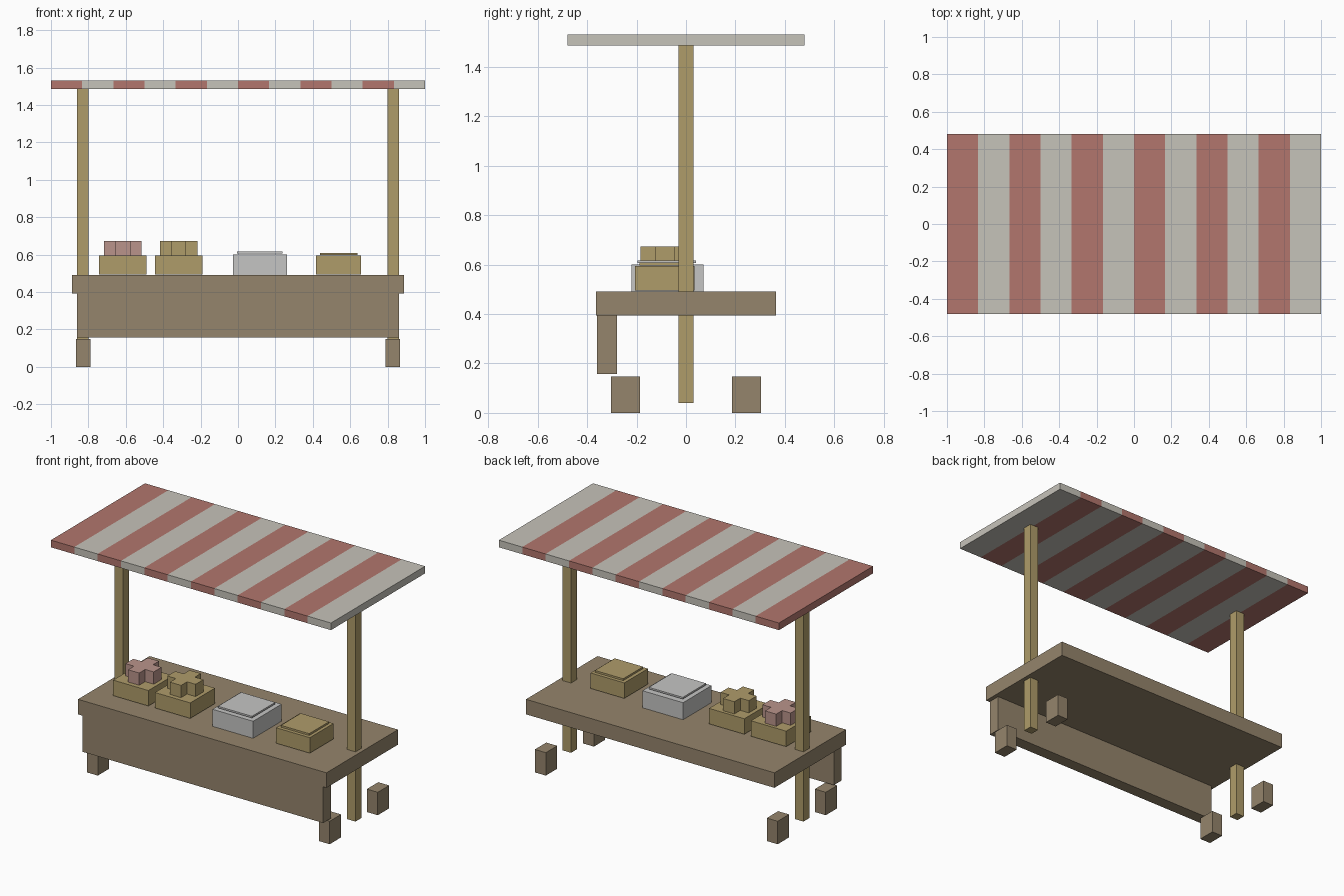
import bpy, bmesh

if "Cube" in bpy.data.objects:
    bpy.data.objects.remove(bpy.data.objects["Cube"])


def lin(c):
    c /= 255
    return c / 12.92 if c <= 0.04045 else ((c + 0.055) / 1.055) ** 2.4


def material(name, r, g, b):
    m = bpy.data.materials.new(name)
    m.diffuse_color = (lin(r), lin(g), lin(b), 1)
    m.use_nodes = True
    m.node_tree.nodes["Principled BSDF"].inputs["Base Color"].default_value = m.diffuse_color
    return m


wood = material("dark wood", 149, 133, 108)
tan = material("tan wood", 175, 156, 106)
red = material("faded red", 178, 118, 109)
cream = material("cream cloth", 198, 195, 186)
white = material("white crate", 197, 197, 196)
pink = material("pink produce", 186, 148, 139)


def finish(name, bm, mats):
    me = bpy.data.meshes.new(name)
    bm.to_mesh(me)
    bm.free()
    for m in mats:
        me.materials.append(m)
    ob = bpy.data.objects.new(name, me)
    bpy.context.collection.objects.link(ob)
    return ob


def box(name, x, y, z, mat):
    """Box from (min, max) ranges on each axis."""
    bm = bmesh.new()
    bmesh.ops.create_cube(bm, size=1)
    for v in bm.verts:
        v.co = [r[0] + (c + 0.5) * (r[1] - r[0]) for c, r in zip(v.co, (x, y, z))]
    return finish(name, bm, [mat])


def extrude_outline(name, pts, z0, z1, mat):
    bm = bmesh.new()
    f = bm.faces.new([bm.verts.new((x, y, z0)) for x, y in pts])
    r = bmesh.ops.extrude_face_region(bm, geom=[f])
    for v in r["geom"]:
        if isinstance(v, bmesh.types.BMVert):
            v.co.z = z1
    bmesh.ops.recalc_face_normals(bm, faces=bm.faces)
    return finish(name, bm, [mat])


# striped awning: one slab cut into 12 bands
bm = bmesh.new()
bmesh.ops.create_cube(bm, size=1)
for v in bm.verts:
    v.co = (v.co.x * 2, v.co.y * 0.96, 1.508 + v.co.z * 0.046)
for i in range(1, 12):
    bmesh.ops.bisect_plane(bm, geom=bm.verts[:] + bm.edges[:] + bm.faces[:],
                           plane_co=(-1 + i / 6, 0, 0), plane_no=(1, 0, 0))
for f in bm.faces:
    band = int((f.calc_center_median().x + 1) * 6)
    f.material_index = min(band, 11) % 2
finish("awning", bm, [red, cream])

# table top and front panel
box("counter", (-0.887, 0.887), (-0.365, 0.365), (0.393, 0.49), wood)
box("front_panel", (-0.86, 0.86), (-0.36, -0.28), (0.157, 0.393), wood)

# posts and feet
for s, side in ((-1, "left"), (1, "right")):
    box("post_" + side, (s * 0.83 - 0.03, s * 0.83 + 0.03), (-0.03, 0.03), (0.04, 1.485), tan)
    for t, end in ((-1, "front"), (1, "back")):
        box(f"foot_{end}_{side}", (s * 0.828 - 0.039, s * 0.828 + 0.039),
            (t * 0.245 - 0.058, t * 0.245 + 0.058), (0, 0.148), wood)

# crates with cross-shaped heaps of produce
cy = -0.088
for name, cx, mat in (("left", -0.616, pink), ("middle", -0.317, tan)):
    box("crate_" + name, (cx - 0.126, cx + 0.126), (cy - 0.126, cy + 0.126), (0.495, 0.595), tan)
    a, b = 0.04, 0.101
    quarter = [(b, -a), (b, a), (a, a)]
    pts = []
    for k in range(4):
        pts += [(cx + x, cy + 0.004 + y) for x, y in quarter]
        quarter = [(-y, x) for x, y in quarter]
    extrude_outline("produce_" + name, pts, 0.595, 0.674, mat)

# lidded crates
box("white_crate", (-0.028, 0.262), (-0.22, 0.07), (0.49, 0.6), white)
box("white_lid", (-0.005, 0.238), (-0.197, 0.04), (0.606, 0.617), white)
box("crate_right", (0.417, 0.658), (-0.207, 0.034), (0.495, 0.595), tan)
box("lid_right", (0.438, 0.64), (-0.188, 0.015), (0.597, 0.609), tan)
